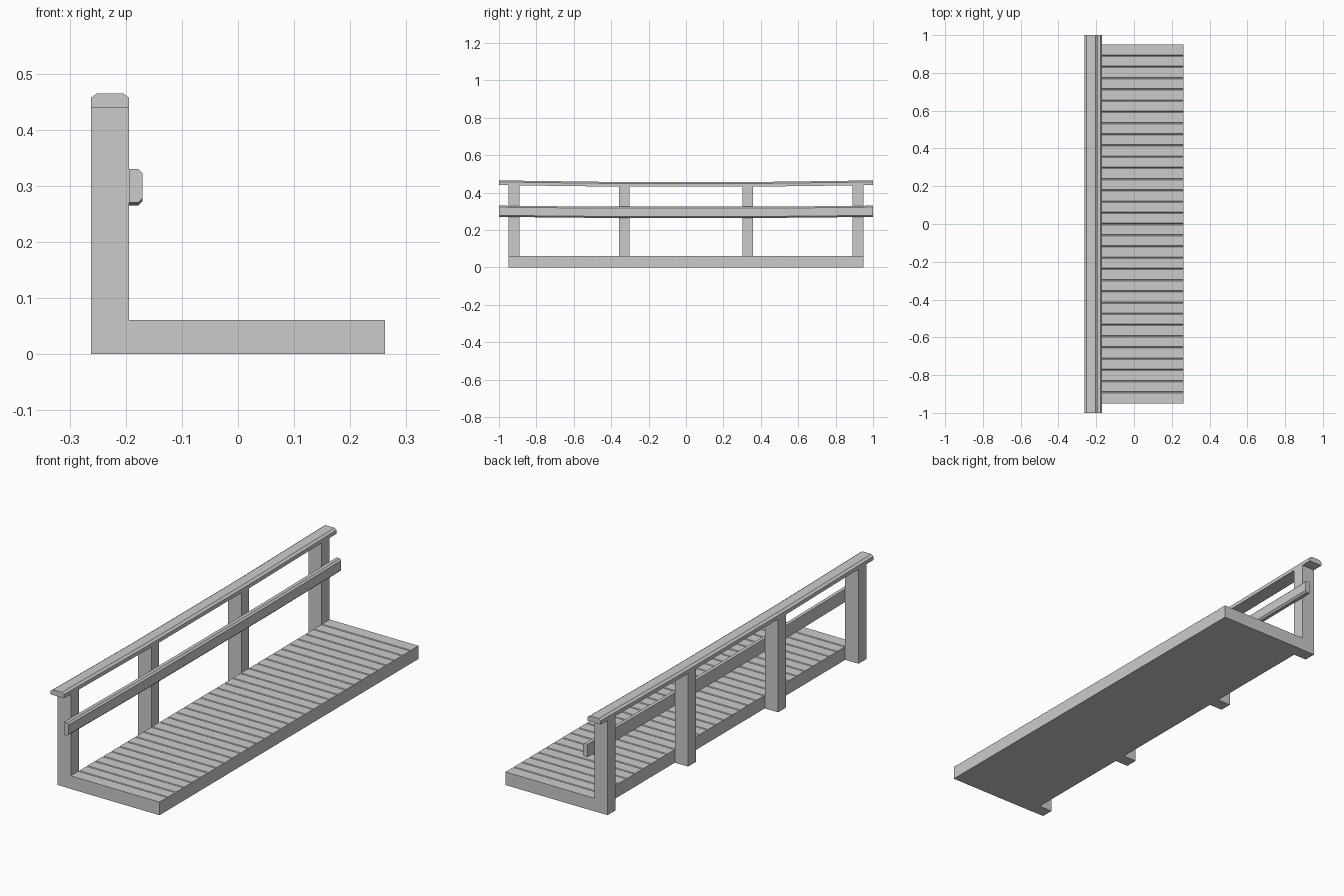
import bpy
import bmesh

cube = bpy.data.objects.get("Cube")
if cube:
    bpy.data.objects.remove(cube, do_unlink=True)

GREY = (0.6, 0.6, 0.6, 1)
mat = bpy.data.materials.new("plain grey")
mat.use_nodes = True
mat.diffuse_color = GREY
mat.node_tree.nodes["Principled BSDF"].inputs["Base Color"].default_value = GREY


def loft(name, sections):
    """Skin a closed solid through matching rings of points."""
    bm = bmesh.new()
    rings = [[bm.verts.new(p) for p in ring] for ring in sections]
    n = len(rings[0])
    for a, b in zip(rings, rings[1:]):
        for i in range(n):
            j = (i + 1) % n
            bm.faces.new((a[i], a[j], b[j], b[i]))
    bm.faces.new(rings[0])
    bm.faces.new(rings[-1])
    bmesh.ops.recalc_face_normals(bm, faces=bm.faces)
    mesh = bpy.data.meshes.new(name)
    bm.to_mesh(mesh)
    bm.free()
    mesh.materials.append(mat)
    obj = bpy.data.objects.new(name, mesh)
    bpy.context.collection.objects.link(obj)
    return obj


def rail(name, profile, bend, sag):
    """Extrude an (x, z) profile along y, dipping slightly mid-span."""
    stations = [(-1, 0), (-bend, sag), (bend, sag), (1, 0)]
    loft(name, [[(x, y, z - dip) for x, z in profile] for y, dip in stations])


LEFT, INNER, RIGHT = -0.262, -0.194, 0.262
END, TOP, GROOVE = 0.95, 0.061, 0.004

# Deck: one slab whose top is cut by narrow grooves between planks
planks = 32
pitch = 2 * END / planks
outline = [(-END, 0), (-END, TOP)]
for i in range(1, planks):
    y = -END + i * pitch
    outline += [(y - GROOVE, TOP), (y, TOP - GROOVE), (y + GROOVE, TOP)]
outline += [(END, TOP), (END, 0)]
loft("plank_deck", [[(x, y, z) for y, z in outline] for x in (INNER, RIGHT)])

# Posts along the outer edge
for i, y in enumerate((-0.92, -0.33, 0.33, 0.92)):
    w = 0.029
    base = [(LEFT, y - w), (INNER, y - w), (INNER, y + w), (LEFT, y + w)]
    loft(f"post_{i + 1}", [[(px, py, z) for px, py in base] for z in (0, 0.44)])

# Handrail with chamfered upper edges
rail("handrail", [(LEFT, 0.44), (INNER, 0.44), (INNER, 0.457), (-0.205, 0.465),
                  (-0.251, 0.465), (LEFT, 0.457)], 0.4, 0.008)

# Middle rail on the deck side of the posts
rail("middle_rail", [(INNER, 0.27), (-0.178, 0.27), (-0.17, 0.278), (-0.17, 0.322),
                     (-0.178, 0.33), (INNER, 0.33)], 0.5, 0.005)
